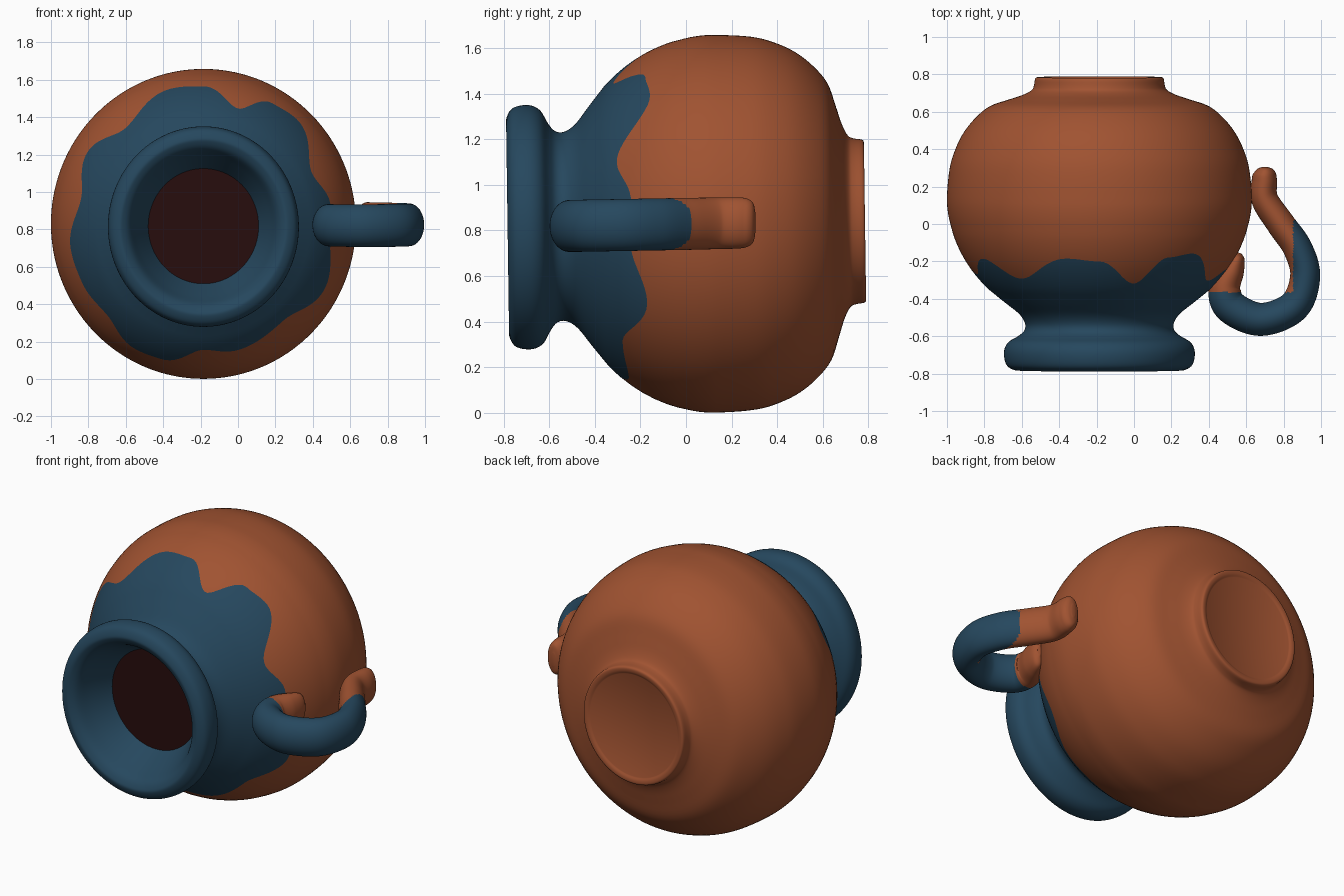
import bpy, bmesh, math
from mathutils import Vector

if "Cube" in bpy.data.objects:
    bpy.data.objects.remove(bpy.data.objects["Cube"])


def material(name, rgb):
    m = bpy.data.materials.new(name)
    m.diffuse_color = (*rgb, 1)
    m.use_nodes = True
    m.node_tree.nodes["Principled BSDF"].inputs["Base Color"].default_value = m.diffuse_color
    return m


CLAY = material("terracotta", (0.352, 0.086, 0.031))
GLAZE = material("blue_glaze", (0.019, 0.064, 0.112))
DARK = material("dark_inside", (0.021, 0.004, 0.004))


def spline(pts, n):
    """Smooth curve through points, n steps per span."""
    pts = [Vector(p) for p in pts]
    p = [2 * pts[0] - pts[1]] + pts + [2 * pts[-1] - pts[-2]]
    out = []
    for i in range(1, len(p) - 2):
        a, b, c, d = p[i - 1:i + 3]
        for k in range(n):
            t = k / n
            out.append(0.5 * (2 * b + (c - a) * t + (2 * a - 5 * b + 4 * c - d) * t * t
                              + (3 * b - a - 3 * c + d) * t ** 3))
    return out + [pts[-1]]


def skin(name, rings, mats, rule, cap_index=(0, 0)):
    """Bridge rings into a closed tube; rule(row, centre) gives the material."""
    bm = bmesh.new()
    vs = [[bm.verts.new(co) for co in r] for r in rings]
    n = len(vs[0])
    for j in range(len(vs) - 1):
        for i in range(n):
            k = (i + 1) % n
            f = bm.faces.new((vs[j][i], vs[j][k], vs[j + 1][k], vs[j + 1][i]))
            f.material_index = rule(j, f.calc_center_median())
    for ring, idx in ((vs[0], cap_index[0]), (vs[-1], cap_index[1])):
        bm.faces.new(ring).material_index = idx
    bmesh.ops.recalc_face_normals(bm, faces=bm.faces)
    me = bpy.data.meshes.new(name)
    bm.to_mesh(me)
    bm.free()
    ob = bpy.data.objects.new(name, me)
    bpy.context.collection.objects.link(ob)
    for m in mats:
        me.materials.append(m)
    bpy.context.view_layer.objects.active = ob
    ob.select_set(True)
    bpy.ops.object.shade_smooth_by_angle(angle=math.radians(40))
    ob.select_set(False)
    return ob


# --- pot lying on its side, axis along y ---
def shoulder(y):
    return 0.815 * math.sqrt(1 - ((y - 0.15) / 0.727) ** 2)


# wavy glaze edge: angle in degrees, y position
EDGE = [(9, -.24), (25, -.30), (48, -.15), (60, -.17), (73, -.31), (90, -.19),
        (104, -.175), (130, -.285), (149, -.18), (168, -.266), (190, -.19),
        (205, -.2), (222, -.23), (240, -.15), (252, -.166), (270, -.295),
        (286, -.26), (311, -.285), (333, -.175), (354, -.245), (369, -.24)]


def edge(deg):
    if deg < EDGE[0][0]:
        deg += 360
    for (a, ya), (b, yb) in zip(EDGE, EDGE[1:]):
        if a <= deg <= b:
            t = (1 - math.cos(math.pi * (deg - a) / (b - a))) / 2
            return ya + (yb - ya) * t
    return EDGE[0][1]


SEG = 180


def pot_point(i, y, r):
    a = 2 * math.pi * i / SEG
    dz = r * math.sin(a) * (1.015 + 0.035 * abs(y - 0.15) / 0.85)
    return (-0.185 + r * math.cos(a), y - 0.014 * dz, 0.827 + 0.018 * y + dz)


foot = [(.775, .30), (.784, .32), (.78, .342), (.74, .35), (.715, .363), (.69, .41),
        (.665, .485), (.63, .585), (.57, .66), (.49, .725), (.4, .77), (.3, .80),
        (.15, .815), (.05, .808), (-.05, shoulder(-.05))]
neck = [(-.35, shoulder(-.35)), (-.42, .505), (-.48, .43), (-.53, .398), (-.57, .402),
        (-.60, .435), (-.63, .485), (-.67, .508), (-.72, .508), (-.76, .492),
        (-.781, .455), (-.778, .43), (-.75, .395), (-.68, .36), (-.6, .32), (-.55, .295)]

rings = [[pot_point(i, *p) for i in range(SEG)] for p in spline(foot, 4)]
STEPS = 5
for k in range(1, 2 * STEPS):          # rows that follow the glaze edge
    row = []
    for i in range(SEG):
        e = edge(360 * i / SEG)
        t = k / STEPS
        y = -.05 + (e + .05) * t if t <= 1 else e + (-.35 - e) * (t - 1)
        row.append(pot_point(i, y, shoulder(y)))
    rings.append(row)
    if k == STEPS:
        glaze_row = len(rings) - 1
rings += [[pot_point(i, *p) for i in range(SEG)] for p in spline(neck, 4)]
skin("pot_body", rings, [CLAY, GLAZE, DARK],
     lambda j, c: 1 if j >= glaze_row else 0, cap_index=(0, 2))

# --- looped handle: x, y, half width, half height ---
path = [(.70, .305, .015, .04), (.70, .295, .04, .085), (.70, .27, .06, .105),
        (.697, .23, .068, .112), (.70, .13, .072, .113), (.785, .0, .076, .114),
        (.875, -.13, .078, .114), (.915, -.28, .08, .114), (.855, -.44, .085, .114),
        (.68, -.51, .088, .114), (.52, -.445, .09, .113), (.485, -.345, .085, .112),
        (.525, -.25, .065, .105), (.555, -.18, .04, .085), (.565, -.155, .012, .03)]
pts = spline(path, 12)
rings = []
for j, p in enumerate(pts):
    d = pts[min(j + 1, len(pts) - 1)] - pts[max(j - 1, 0)]
    side = Vector((-d[1], d[0])).normalized()
    ring = []
    for i in range(64):
        a = 2 * math.pi * i / 64
        s = math.cos(a) * p[2]
        y = p[1] + side.y * s
        ring.append((p[0] + side.x * s, y, 0.829 + 0.018 * p[1] + math.sin(a) * p[3]))
    rings.append(ring)
skin("handle", rings, [CLAY, GLAZE],
     lambda j, c: 1 if c.y < -.365 or (c.x > .85 and c.y < .02) else 0)
